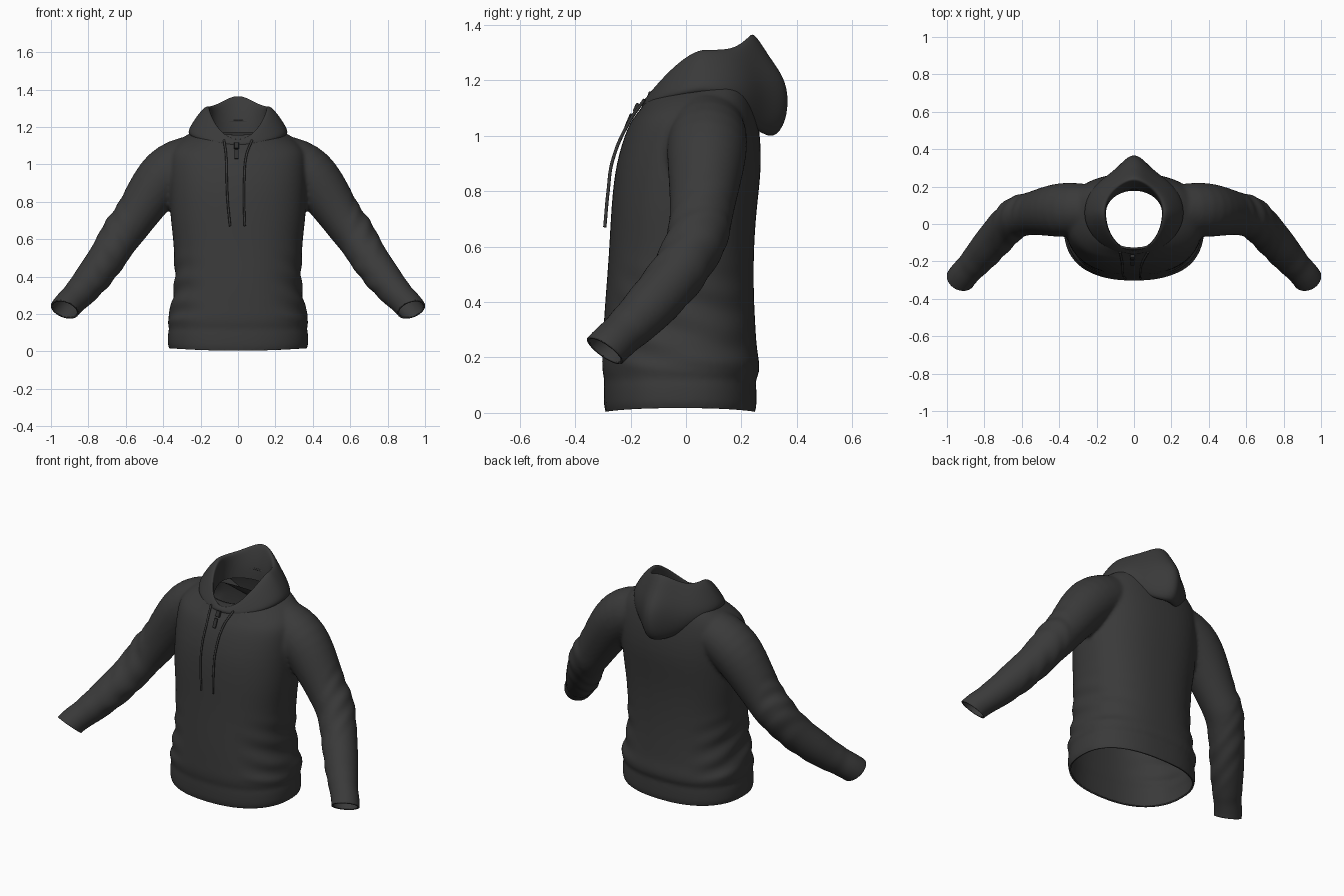
import bpy, bmesh, math
from mathutils import Vector

if "Cube" in bpy.data.objects:
    bpy.data.objects.remove(bpy.data.objects["Cube"])

def material(name, v):
    m = bpy.data.materials.new(name)
    m.diffuse_color = (v, v, v, 1)
    m.use_nodes = True
    m.node_tree.nodes["Principled BSDF"].inputs["Base Color"].default_value = m.diffuse_color
    return m

CLOTH = material("charcoal cloth", 0.042)
METAL = material("dark metal", 0.03)

def add_object(name, bm, mat):
    bmesh.ops.recalc_face_normals(bm, faces=bm.faces[:])
    me = bpy.data.meshes.new(name)
    bm.to_mesh(me)
    bm.free()
    for p in me.polygons:
        p.use_smooth = True
    me.materials.append(mat)
    ob = bpy.data.objects.new(name, me)
    bpy.context.collection.objects.link(ob)
    return ob

def loft(bm, rings, caps=True):
    vs = [[bm.verts.new(p) for p in r] for r in rings]
    n = len(rings[0])
    for a, b in zip(vs, vs[1:]):
        for i in range(n):
            bm.faces.new((a[i], a[(i + 1) % n], b[(i + 1) % n], b[i]))
    if caps:
        bm.faces.new(vs[0][::-1])
        bm.faces.new(vs[-1])

def spow(c, e):
    return math.copysign(abs(c) ** e, c)

def ramp(a, b, x):
    t = min(1, max(0, (x - a) / (b - a)))
    return t * t * (3 - 2 * t)

# Torso: height, half width, front y, back y
TORSO = [(-.06, .374, -.292, .253), (.03, .376, -.297, .255), (.10, .376, -.298, .255),
         (.122, .367, -.294, .25), (.14, .374, -.301, .266), (.18, .38, -.304, .266),
         (.22, .358, -.302, .258), (.26, .36, -.30, .254), (.31, .343, -.298, .251),
         (.4, .337, -.292, .246), (.5, .342, -.284, .244), (.6, .346, -.277, .246),
         (.7, .36, -.272, .252), (.8, .366, -.265, .263), (.9, .37, -.252, .273),
         (1.0, .37, -.223, .268), (1.06, .365, -.197, .258), (1.1, .34, -.174, .247),
         (1.14, .285, -.156, .23), (1.165, .225, -.144, .215), (1.185, .16, -.135, .19),
         (1.22, .145, -.13, .175), (1.27, .145, -.13, .175), (1.33, .145, -.13, .175)]

def torso_ring(z, a, yf, yb, n=48):
    pts = []
    for i in range(n):
        t = 2 * math.pi * i / n
        x, c = a * spow(math.cos(t), .84), spow(math.sin(t), .84)
        y = (yf + yb) / 2 + (yb - yf) / 2 * c
        pts.append((x, y, z + .25 * ramp(1.04, 1.18, z) * y))
    return pts

# Sleeve: centre and radius, from inside the shoulder to past the wrist
SLEEVE = [((.12, .07, 1.035), .12), ((.22, .078, 1.03), .132), ((.31, .08, 1.003), .142),
          ((.385, .075, .95), .147), ((.45, .07, .87), .136), ((.51, .062, .78), .122),
          ((.57, .052, .69), .111), ((.615, .045, .64), .115), ((.65, .02, .585), .105),
          ((.69, -.02, .515), .103), ((.735, -.07, .45), .098), ((.785, -.13, .385), .096),
          ((.825, -.175, .335), .086), ((.85, -.205, .31), .086), ((.872, -.23, .285), .077),
          ((.905, -.262, .255), .08), ((.93, -.295, .225), .08), ((.945, -.325, .185), .08)]
CUFF = Vector((.928, -.294, .226))
CUFF_DIR = Vector((.3, -.55, -.77)).normalized()

def sleeve_rings(side, n=28):
    pts = [Vector(p) for p, r in SLEEVE]
    out = []
    for i, (p, (_, r)) in enumerate(zip(pts, SLEEVE)):
        t = (pts[min(i + 1, len(pts) - 1)] - pts[max(i - 1, 0)]).normalized()
        if i > 15:
            t = CUFF_DIR
        u = t.cross(Vector((0, 1, 0))).normalized()
        v = u.cross(t)
        ring = []
        for k in range(n):
            a = 2 * math.pi * k / n
            q = p + r * (math.cos(a) * u + math.sin(a) * v)
            ring.append((q.x * side, q.y, q.z))
        out.append(ring)
    return out

# Fuse torso and sleeves into one garment shell
bm = bmesh.new()
loft(bm, [torso_ring(*r) for r in TORSO])
for side in (1, -1):
    loft(bm, sleeve_rings(side))
form = add_object("garment_form", bm, CLOTH)
form.modifiers.new("soften", 'SUBSURF').levels = 1
rm = form.modifiers.new("fuse", 'REMESH')
rm.mode, rm.voxel_size = 'VOXEL', .012
sm = form.modifiers.new("smooth", 'SMOOTH')
sm.factor, sm.iterations = .5, 4
dg = bpy.context.evaluated_depsgraph_get()
dg.update()
fused = bpy.data.meshes.new_from_object(form.evaluated_get(dg))
bpy.data.objects.remove(form)
bm = bmesh.new()
bm.from_mesh(fused)

def cut(test, co, no):
    faces = [f for f in bm.faces if test(f.calc_center_median())]
    geom = set(faces)
    for f in faces:
        geom.update(f.edges)
        geom.update(f.verts)
    bmesh.ops.bisect_plane(bm, geom=list(geom), plane_co=co, plane_no=no, clear_outer=True)

# Open the hem, cuffs and neck
cut(lambda c: c.z < .05, (0, 0, 0.004), (0, 0, -1))
for side in (1, -1):
    m = Vector((side, 1, 1))
    cut(lambda c: c.x * side > .8, CUFF * m, CUFF_DIR * m)
cut(lambda c: abs(c.x) < .2 and c.z > 1.1, (0, 0, 1.192), (0, -.25, 1))

# Cloth folds around the waist and elbows, raised hem sides
bm.normal_update()
moves = []
for v in bm.verts:
    x, y, z = v.co
    ax = abs(x)
    d = 0
    if ax < .45 and z < .7:
        w = ramp(.14, .2, z) * (1 - ramp(.35, .6, z)) * ramp(.15, .34, ax)
        d = .005 * w * math.sin(50 * z + 16 * y + 9 * x)
    elif ax > .5:
        w = ramp(.58, .64, ax) * (1 - ramp(.72, .8, ax))
        d = .0025 * w * math.sin(55 * (ax - .8 * z) + 20 * y)
    lift = .014 * (x / .37) ** 2 * max(0, 1 - z / .12) if ax < .45 else 0
    moves.append((v, v.normal * d + Vector((0, 0, lift))))
for v, d in moves:
    v.co += d
garment = add_object("torso_and_sleeves", bm, CLOTH)
so = garment.modifiers.new("cloth_thickness", 'SOLIDIFY')
so.thickness, so.offset = .01, -1

# Hood: half width, front y, back y, front z, side z, back z, back point, back peak power
HOOD = [(.150, -.138, .178, 1.11, 1.17, 1.17, 0, 2), (.152, -.14, .185, 1.12, 1.23, 1.25, 0, 2),
        (.150, -.143, .222, 1.13, 1.295, 1.35, .1, 4), (.158, -.146, .238, 1.135, 1.313, 1.372, .12, 5),
        (.178, -.150, .26, 1.13, 1.307, 1.352, .15, 4), (.208, -.155, .305, 1.125, 1.275, 1.28, .2, 2),
        (.243, -.158, .358, 1.12, 1.225, 1.21, .25, 2), (.268, -.160, .375, 1.115, 1.18, 1.13, .25, 2),
        (.262, -.160, .36, 1.105, 1.155, 1.03, .25, 2), (.225, -.156, .30, 1.10, 1.145, .975, .2, 2),
        (.19, -.15, .235, 1.10, 1.14, 1.07, .1, 2)]

def hood_ring(a, yf, yb, zf, zs, zb, k, p, n=56):
    pts, yc = [], .06
    for i in range(n):
        t = 2 * math.pi * i / n
        x, c = a * math.sin(t), math.cos(t)
        if c > 0:
            f = c * (1 - k) + k * math.exp(-(x / .085) ** 2)
            pts.append((x, yc + (yb - yc) * f, zs + (zb - zs) * c ** p))
        else:
            pts.append((x, yc + (yc - yf) * c, zs + (zf - zs) * (-c) ** 1.5))
    return pts

bm = bmesh.new()
loft(bm, [hood_ring(*r) for r in HOOD], caps=False)
hood = add_object("hood", bm, CLOTH)
hood.modifiers.new("soften", 'SUBSURF').levels = 2
hood.modifiers["soften"].render_levels = 2

# Drawstrings
def cord(name, pts, r):
    cu = bpy.data.curves.new(name, 'CURVE')
    cu.dimensions, cu.bevel_depth, cu.bevel_resolution = '3D', r, 2
    cu.use_fill_caps, cu.resolution_u = True, 8
    sp = cu.splines.new('BEZIER')
    sp.bezier_points.add(len(pts) - 1)
    for b, p in zip(sp.bezier_points, pts):
        b.co = p
        b.handle_left_type = b.handle_right_type = 'AUTO'
    cu.materials.append(CLOTH)
    bpy.context.collection.objects.link(bpy.data.objects.new(name, cu))

cord("left_drawstring", [(-.075, -.15, 1.13), (-.064, -.205, 1.05), (-.06, -.265, .91),
                         (-.055, -.281, .8), (-.042, -.293, .67)], .006)
cord("right_drawstring", [(.075, -.15, 1.13), (.045, -.205, 1.05), (.033, -.265, .91),
                          (.032, -.281, .8), (.036, -.293, .67)], .006)

# Zip slider and pull tab
def plate(name, size, loc, tilt):
    bm = bmesh.new()
    bmesh.ops.create_cube(bm, size=1)
    bmesh.ops.scale(bm, vec=size, verts=bm.verts[:])
    ob = add_object(name, bm, METAL)
    for p in ob.data.polygons:
        p.use_smooth = False
    ob.location, ob.rotation_euler = loc, (tilt, 0, 0)
    bv = ob.modifiers.new("rounded", 'BEVEL')
    bv.width, bv.segments = .004, 2

plate("zip_slider", (.026, .018, .035), (-.008, -.178, 1.1), -.45)
plate("zip_pull", (.022, .009, .055), (-.008, -.208, 1.055), -.4)
